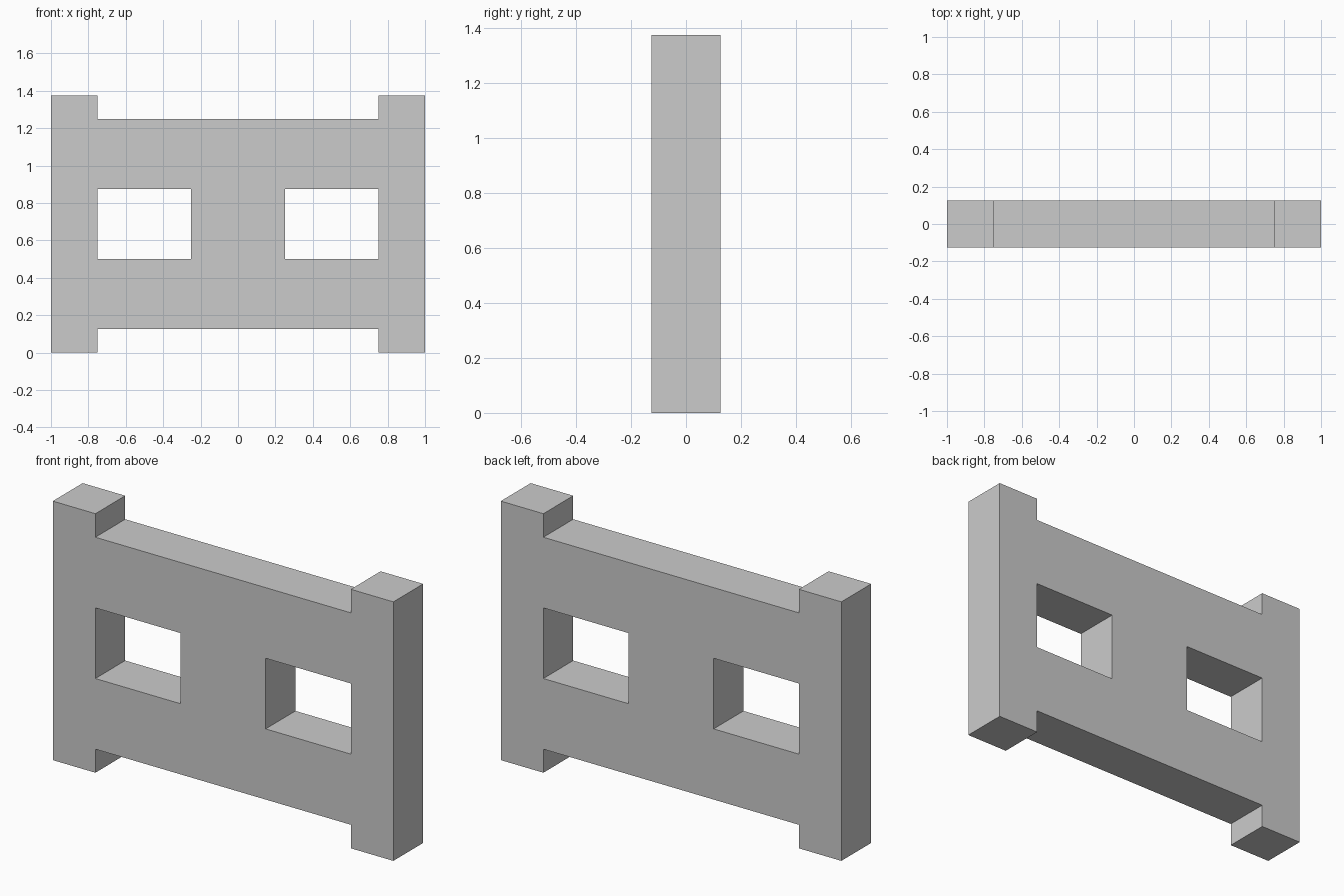
import bpy, bmesh
from mathutils import Vector

if "Cube" in bpy.data.objects:
    bpy.data.objects.remove(bpy.data.objects["Cube"])

XS = [-1, -0.75, -0.25, 0.25, 0.75, 1]
ZS = [0, 0.125, 0.5, 0.875, 1.25, 1.375]
HALF_DEPTH = 0.125

# Rows from bottom to top: '#' is solid, '.' is open
ROWS = ["#...#",
        "#####",
        "#.#.#",
        "#####",
        "#...#"]

bm = bmesh.new()

# Front face of the panel: posts, rails and centre pier around two windows
for r, row in enumerate(ROWS):
    for c, cell in enumerate(row):
        if cell == "#":
            corners = [(c, r), (c + 1, r), (c + 1, r + 1), (c, r + 1)]
            bm.faces.new([bm.verts.new((XS[i], -HALF_DEPTH, ZS[j])) for i, j in corners])
bmesh.ops.remove_doubles(bm, verts=bm.verts[:], dist=1e-4)

# Thickness: keep the front and extrude a back
ext = bmesh.ops.extrude_face_region(bm, geom=bm.faces[:], use_keep_orig=True)
back = [g for g in ext["geom"] if isinstance(g, bmesh.types.BMVert)]
bmesh.ops.translate(bm, verts=back, vec=Vector((0, 2 * HALF_DEPTH, 0)))
bmesh.ops.recalc_face_normals(bm, faces=bm.faces[:])

mesh = bpy.data.meshes.new("wall_panel")
bm.to_mesh(mesh)
bm.free()

# Plain grey material
grey = bpy.data.materials.new("light_grey")
grey.diffuse_color = (0.6, 0.6, 0.6, 1)
grey.use_nodes = True
grey.node_tree.nodes["Principled BSDF"].inputs["Base Color"].default_value = grey.diffuse_color
mesh.materials.append(grey)

panel = bpy.data.objects.new("wall_panel", mesh)
bpy.context.collection.objects.link(panel)
